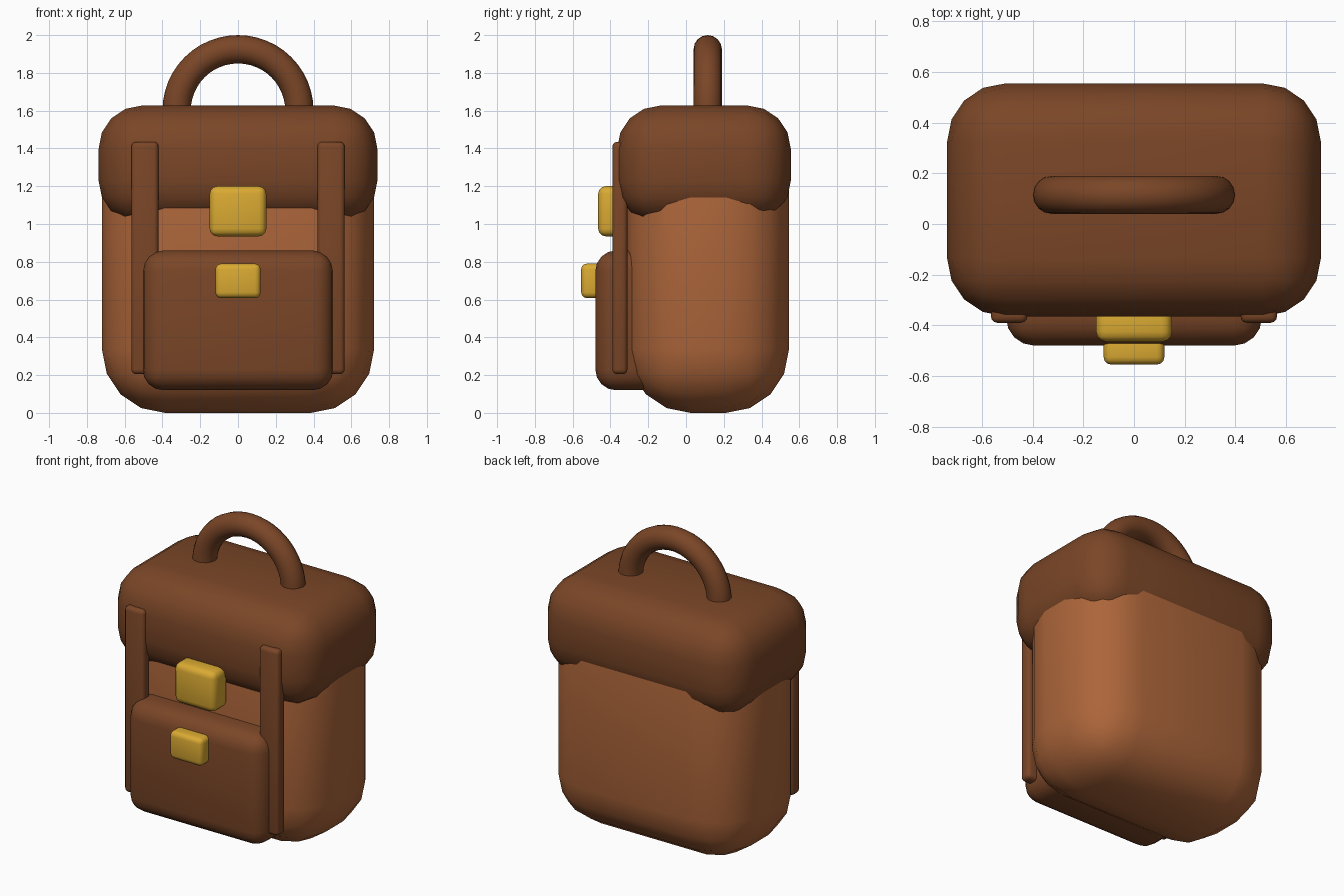
import bpy, bmesh, math

if "Cube" in bpy.data.objects:
    bpy.data.objects.remove(bpy.data.objects["Cube"])


def material(name, color):
    m = bpy.data.materials.new(name)
    m.diffuse_color = (*color, 1)
    m.use_nodes = True
    m.node_tree.nodes["Principled BSDF"].inputs["Base Color"].default_value = m.diffuse_color
    return m


TAN = material("tan leather", (0.413, 0.130, 0.042))
BROWN = material("dark brown leather", (0.195, 0.061, 0.020))
GOLD = material("gold metal", (0.70, 0.40, 0.032))


def finish(obj, name, mat, angle=40):
    obj.name = name
    obj.data.materials.append(mat)
    bpy.ops.object.select_all(action='DESELECT')
    obj.select_set(True)
    bpy.context.view_layer.objects.active = obj
    bpy.ops.object.shade_smooth_by_angle(angle=math.radians(angle))


def rounded_box(name, xs, ys, zs, radius, segments, mat):
    """Box between the given (min, max) ranges with all edges rounded."""
    bm = bmesh.new()
    bmesh.ops.create_cube(bm, size=1)
    for v in bm.verts:
        v.co = [r[0] if c < 0 else r[1] for c, r in zip(v.co, (xs, ys, zs))]
    bmesh.ops.bevel(bm, geom=bm.edges[:], offset=radius, segments=segments,
                    profile=0.5, affect='EDGES')
    mesh = bpy.data.meshes.new(name)
    bm.to_mesh(mesh)
    bm.free()
    obj = bpy.data.objects.new(name, mesh)
    bpy.context.collection.objects.link(obj)
    finish(obj, name, mat)
    return obj


# Main bag and its overhanging lid
rounded_box("bag_body", (-0.72, 0.72), (-0.31, 0.545), (0, 1.55), 0.335, 4, TAN)
rounded_box("lid", (-0.738, 0.738), (-0.365, 0.555), (1.0, 1.627), 0.23, 4, BROWN)

# Front pocket
rounded_box("front_pocket", (-0.505, 0.505), (-0.48, -0.13), (0.12, 0.86), 0.11, 4, BROWN)

# Pair of vertical straps
for side, label in ((-1, "left"), (1, "right")):
    x = side * 0.493
    rounded_box(label + "_strap", (x - 0.072, x + 0.072), (-0.39, -0.31),
                (0.205, 1.435), 0.025, 3, BROWN)

# Lid and pocket buckles
rounded_box("lid_buckle", (-0.15, 0.15), (-0.465, -0.31), (0.935, 1.2), 0.04, 3, GOLD)
rounded_box("pocket_buckle", (-0.12, 0.12), (-0.555, -0.43), (0.608, 0.79), 0.03, 3, GOLD)

# Carry handle, an upright ring sunk halfway into the lid
bpy.ops.mesh.primitive_torus_add(location=(0, 0.115, 1.6), rotation=(math.pi / 2, 0, 0),
                                 major_radius=0.325, minor_radius=0.075,
                                 major_segments=48, minor_segments=16)
finish(bpy.context.object, "carry_handle", BROWN)
